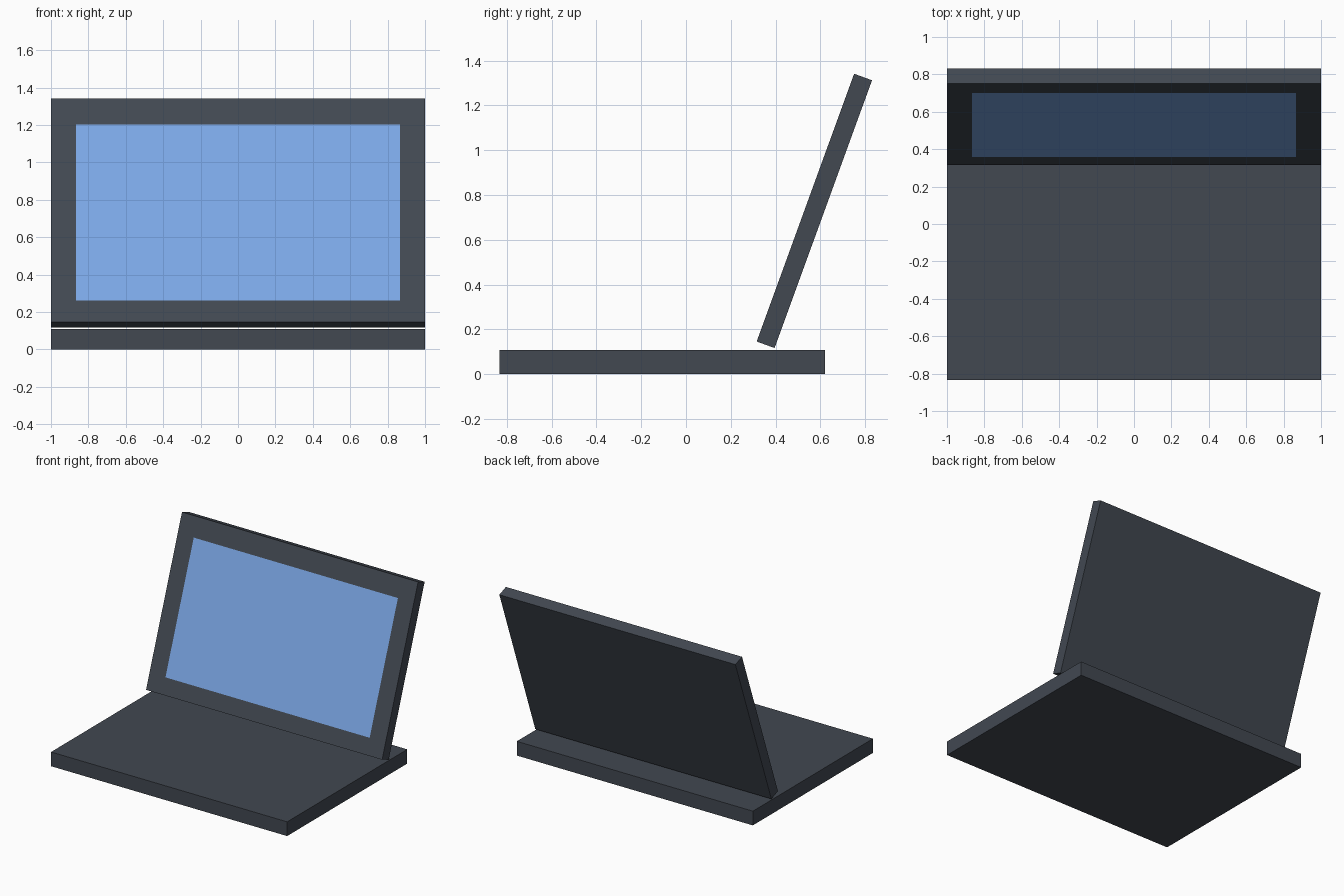
import bpy, bmesh, math
from mathutils import Matrix, Vector

cube = bpy.data.objects.get("Cube")
if cube:
    bpy.data.objects.remove(cube, do_unlink=True)


def make_material(name, rgb):
    mat = bpy.data.materials.new(name)
    mat.use_nodes = True
    mat.diffuse_color = (*rgb, 1)
    mat.node_tree.nodes["Principled BSDF"].inputs["Base Color"].default_value = (*rgb, 1)
    return mat


casing = make_material("dark slate casing", (0.054, 0.065, 0.083))
display = make_material("blue display", (0.2, 0.39, 0.79))


def make_box(name, size, location, tilt=0, edit=None, materials=(casing,)):
    bm = bmesh.new()
    bmesh.ops.create_cube(bm, size=1, matrix=Matrix.Diagonal((*size, 1)))
    if edit:
        edit(bm)
    mesh = bpy.data.meshes.new(name)
    bm.to_mesh(mesh)
    bm.free()
    for mat in materials:
        mesh.materials.append(mat)
    obj = bpy.data.objects.new(name, mesh)
    obj.location = location
    obj.rotation_euler.x = tilt
    bpy.context.collection.objects.link(obj)
    return obj


# Display: a rectangle cut flush into the front face of the lid
HALF_W, LOW, HIGH = 0.865, -0.513, 0.487


def cut_display(bm):
    front = min(bm.faces, key=lambda f: f.calc_center_median().y)
    bmesh.ops.inset_individual(bm, faces=[front], thickness=0.1)
    for v in front.verts:
        v.co.x = math.copysign(HALF_W, v.co.x)
        v.co.z = HIGH if v.co.z > 0 else LOW
    front.material_index = 1


# Base slab
make_box("base", (2, 1.453, 0.109), (0, -0.107, 0.0545))

# Lid leaning back, just clear of the base
make_box("lid", (2, 1.27, 0.085)[:1] + (0.085, 1.272), (0, 0.573, 0.729),
         math.radians(-20), cut_display, (casing, display))
